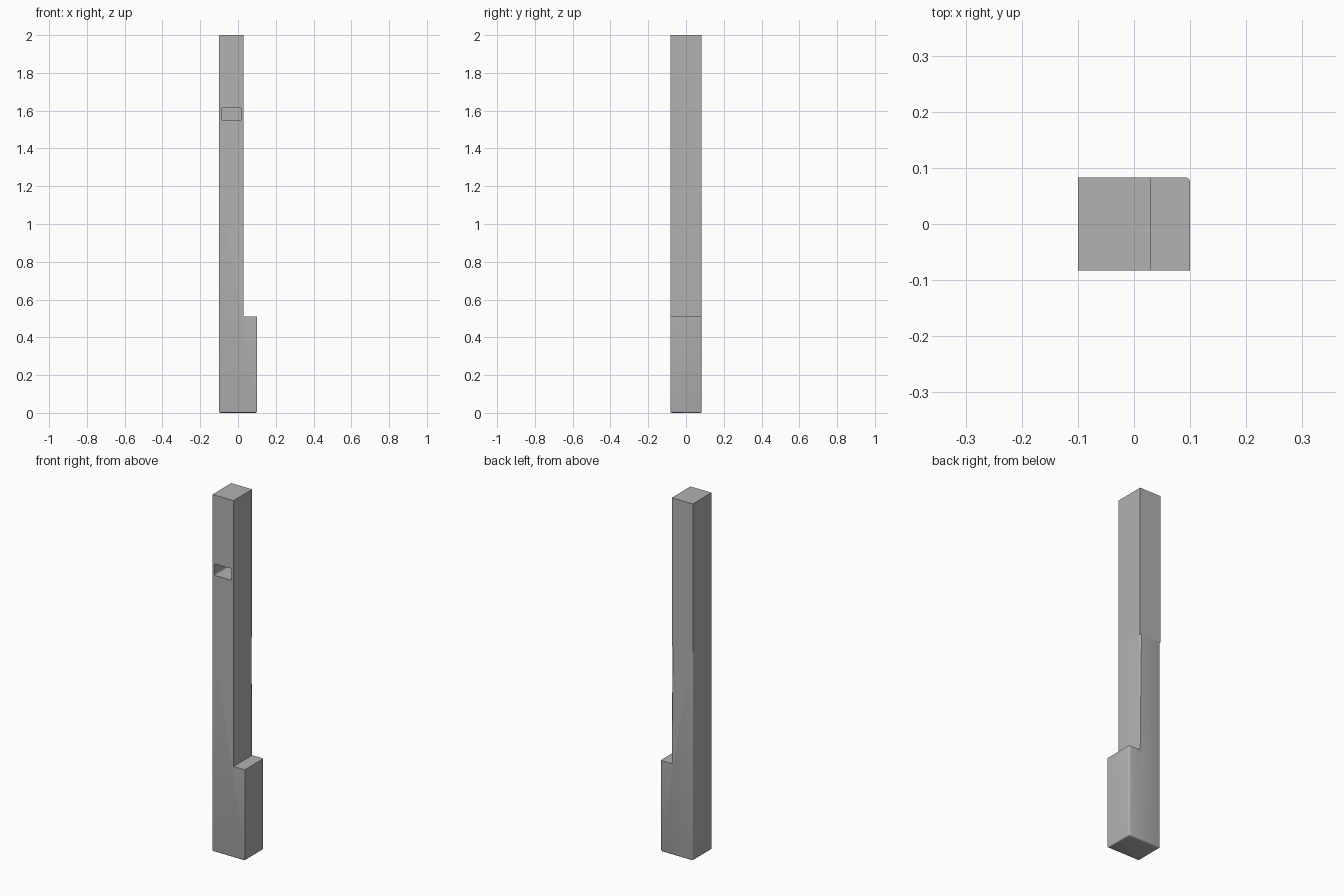
import bpy, bmesh
from mathutils import Vector

cube = bpy.data.objects.get("Cube")
if cube:
    bpy.data.objects.remove(cube, do_unlink=True)

DEPTH = 0.083      # half depth of the post
LEFT, INNER, RIGHT = -0.1, 0.03, 0.1
STEP, JOINT, TOP = 0.51, 1.17, 2.0
ROUND = 0.008

grey = bpy.data.materials.new("plain grey")
grey.use_nodes = True
colour = (0.445, 0.445, 0.445, 1)
grey.diffuse_color = colour
grey.node_tree.nodes["Principled BSDF"].inputs["Base Color"].default_value = colour


def prism(name, profile, y0, y1, rounded=None, radius=ROUND, open_at=None):
    """Extrude an x-z profile along y, rounding the edges chosen by a rule."""
    bm = bmesh.new()
    face = bm.faces.new([bm.verts.new((x, y0, z)) for x, z in profile])
    new = bmesh.ops.extrude_face_region(bm, geom=[face])["geom"]
    verts = [v for v in new if isinstance(v, bmesh.types.BMVert)]
    bmesh.ops.translate(bm, verts=verts, vec=(0, y1 - y0, 0))
    bmesh.ops.recalc_face_normals(bm, faces=bm.faces[:])
    if rounded:
        edges = [e for e in bm.edges if rounded(e.verts[0].co, e.verts[1].co)]
        bmesh.ops.bevel(bm, geom=edges, offset=radius, segments=3,
                        profile=0.5, affect='EDGES')
    if open_at is not None:
        hidden = [f for f in bm.faces
                  if all(abs(v.co.z - open_at) < 1e-5 for v in f.verts)]
        bmesh.ops.delete(bm, geom=hidden, context='FACES')
    mesh = bpy.data.meshes.new(name)
    bm.to_mesh(mesh)
    bm.free()
    obj = bpy.data.objects.new(name, mesh)
    mesh.materials.append(grey)
    bpy.context.collection.objects.link(obj)
    return obj


def rect(x0, x1, z0, z1):
    return [(x0, z0), (x1, z0), (x1, z1), (x0, z1)]


def foot_or_back_corner(a, b):
    on_ground = max(a.z, b.z) < 0.001
    upright = abs(a.z - b.z) > 0.1
    return on_ground or (upright and min(a.y, b.y) > 0)


# Lower post with the wide foot, rounded at the base and back corners
lower = prism("lower_post",
              [(LEFT, 0), (RIGHT, 0), (RIGHT, STEP), (INNER, STEP),
               (INNER, JOINT), (LEFT, JOINT)],
              -DEPTH, DEPTH, foot_or_back_corner, open_at=JOINT)

# Upper square-edged post
upper = prism("upper_post", rect(LEFT, INNER, JOINT, TOP), -DEPTH, DEPTH)

# Blind slot in the front
cutter = prism("slot_cutter", rect(-0.087, 0.018, 1.55, 1.615), -0.12, 0.035,
               lambda a, b: abs(a.y - b.y) > 0.1, radius=0.006)
cutter.hide_render = True
cutter.hide_viewport = True
cutter.display_type = 'WIRE'
cut = upper.modifiers.new("slot", 'BOOLEAN')
cut.operation = 'DIFFERENCE'
cut.solver = 'EXACT'
cut.object = cutter

# Smooth only the small rounded edges
for obj in (lower, upper):
    bpy.ops.object.select_all(action='DESELECT')
    obj.select_set(True)
    bpy.context.view_layer.objects.active = obj
    bpy.ops.object.shade_smooth_by_angle(angle=0.6)
